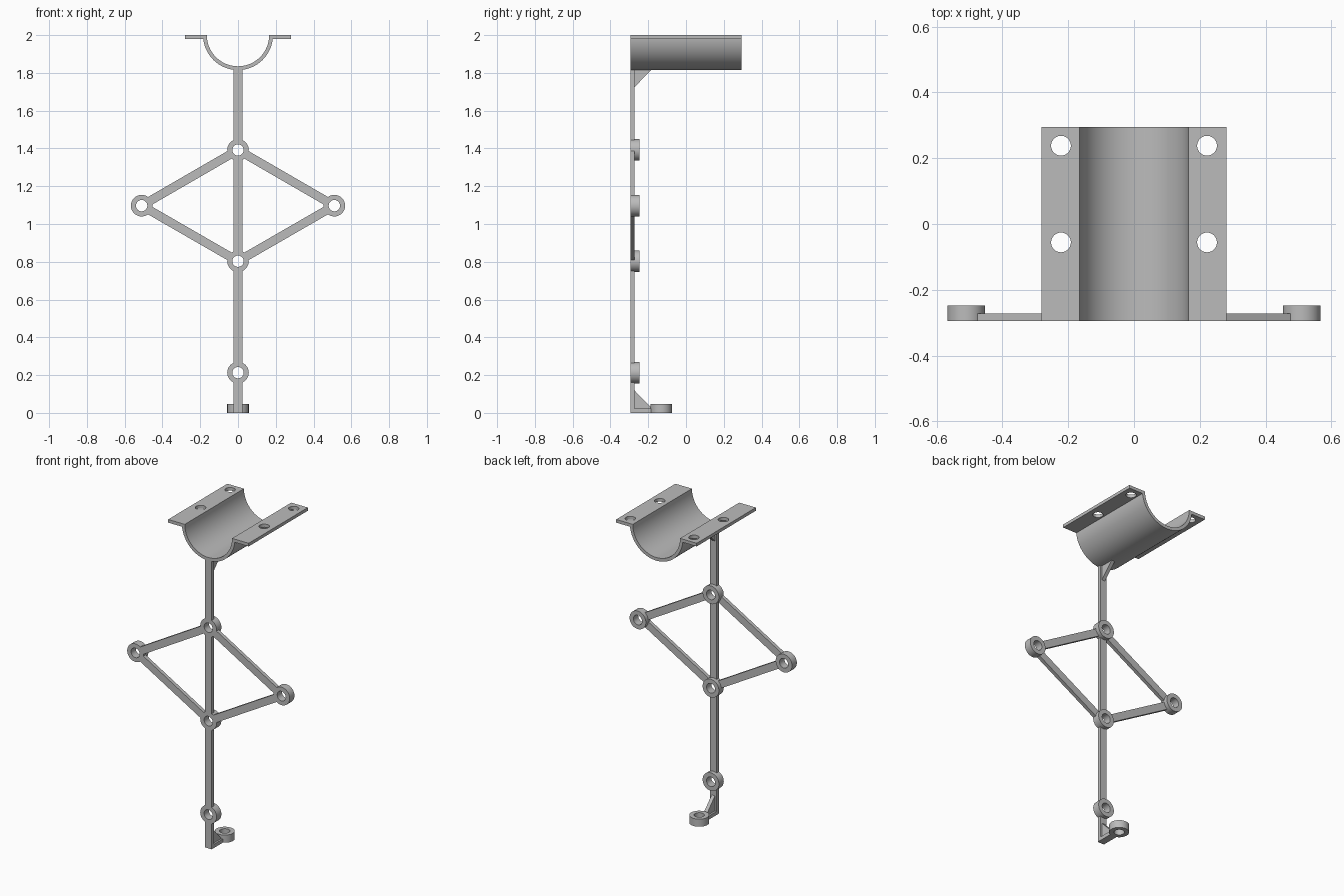
import bpy, bmesh
from math import sin, cos, pi
from mathutils import Matrix, Vector

cube = bpy.data.objects.get("Cube")
if cube:
    bpy.data.objects.remove(cube, do_unlink=True)

grey = bpy.data.materials.new("plain grey")
grey.use_nodes = True
grey.diffuse_color = (0.5, 0.5, 0.5, 1)
grey.node_tree.nodes["Principled BSDF"].inputs["Base Color"].default_value = (0.5, 0.5, 0.5, 1)

FRONT = -0.295       # front plane
THICK = 0.023        # bar thickness
HALF = 0.023         # half the bar width
RING, HOLE, DEPTH = 0.057, 0.03, 0.048

# Axis maps from the drawing plane (u, v, depth) to the model
FLAT = Matrix.Identity(4)
UPRIGHT = Matrix(((1, 0, 0, 0), (0, 0, 1, 0), (0, 1, 0, 0), (0, 0, 0, 1)))
SIDE = Matrix(((0, 0, 1, 0), (1, 0, 0, 0), (0, 1, 0, 0), (0, 0, 0, 1)))


def arc(cx, cy, r, start=0, end=2 * pi, n=48):
    last = n if end - start > 6 else n - 1
    return [(cx + r * cos(start + (end - start) * i / last),
             cy + r * sin(start + (end - start) * i / last)) for i in range(n)]


def box(u0, u1, v0, v1):
    return [(u0, v0), (u1, v0), (u1, v1), (u0, v1)]


def extrude(name, outlines, start, depth, axes):
    """Extrude a closed outline, with any further outlines as holes."""
    curve = bpy.data.curves.new(name, "CURVE")
    curve.dimensions = "2D"
    curve.fill_mode = "BOTH"
    curve.extrude = depth / 2
    for points in outlines:
        spline = curve.splines.new("POLY")
        spline.points.add(len(points) - 1)
        for p, (u, v) in zip(spline.points, points):
            p.co = (u, v, 0, 1)
        spline.use_cyclic_u = True
    temp = bpy.data.objects.new(name + "_outline", curve)
    bpy.context.collection.objects.link(temp)
    mesh = bpy.data.meshes.new_from_object(
        temp.evaluated_get(bpy.context.evaluated_depsgraph_get()))
    bpy.data.objects.remove(temp, do_unlink=True)
    bpy.data.curves.remove(curve)

    bm = bmesh.new()
    bm.from_mesh(mesh)
    bmesh.ops.remove_doubles(bm, verts=bm.verts, dist=1e-5)
    bm.transform(axes @ Matrix.Translation((0, 0, start + depth / 2)))
    bmesh.ops.recalc_face_normals(bm, faces=bm.faces)
    bm.to_mesh(mesh)
    bm.free()
    mesh.materials.clear()
    mesh.materials.append(grey)
    obj = bpy.data.objects.new(name, mesh)
    bpy.context.collection.objects.link(obj)
    bpy.ops.object.select_all(action="DESELECT")
    obj.select_set(True)
    bpy.context.view_layer.objects.active = obj
    bpy.ops.object.shade_smooth_by_angle(angle=0.6)
    return obj


def ring(name, u, v, start, axes):
    extrude(name, [arc(u, v, RING), arc(u, v, HOLE)], start, DEPTH, axes)


def bar(name, a, b, trim_a=0.037, trim_b=0.037):
    """Flat bar between two points, trimmed so ring holes stay open."""
    a, b = Vector(a), Vector(b)
    d = (b - a).normalized()
    side = Vector((-d.y, d.x)) * HALF
    a, b = a + d * trim_a, b - d * trim_b
    extrude(name, [[tuple(p) for p in (a - side, b - side, b + side, a + side)]],
            FRONT, THICK, UPRIGHT)


# Half-pipe cradle with drilled flanges
extrude("cradle", [arc(0, 2, 0.185, pi, 2 * pi) + arc(0, 2, 0.165, pi, 2 * pi)[::-1]],
        FRONT, 0.59, UPRIGHT)
for label, s in (("left", 1), ("right", -1)):
    extrude(label + "_flange",
            [box(s * 0.175, s * 0.281, FRONT, -FRONT)]
            + [arc(s * 0.222, y, HOLE) for y in (0.238, -0.056)],
            2 - 0.02, 0.02, FLAT)

# Ring eyelets of the upright frame
LOW, BOTTOM, TOP = (0, 0.213), (0, 0.803), (0, 1.392)
LEFT, RIGHT = (0.51, 1.097), (-0.51, 1.097)
for name, c in (("low", LOW), ("bottom", BOTTOM), ("top", TOP),
                ("left", LEFT), ("right", RIGHT)):
    ring(name + "_ring", c[0], c[1], FRONT, UPRIGHT)

# Central post in segments between rings
bar("post_foot", (0, 0), LOW, trim_a=0)
bar("post_lower", LOW, BOTTOM)
bar("post_middle", BOTTOM, TOP)
bar("post_upper", TOP, (0, 1.825), trim_b=0)

# Diamond braces
for label, corner in (("left", LEFT), ("right", RIGHT)):
    bar(label + "_upper_brace", TOP, corner)
    bar(label + "_lower_brace", BOTTOM, corner)

# Foot plate with its lying ring
extrude("foot_plate", [box(-HALF, HALF, FRONT, -0.168)], 0, THICK, FLAT)
ring("foot_ring", 0, -0.132, 0, FLAT)

# Triangular gussets in the corners
back = FRONT + THICK
for name, z, h in (("top_gusset", 1.82, -0.095), ("foot_gusset", THICK, 0.095)):
    extrude(name, [[(back - 0.005, z), (back + 0.092, z), (back, z + h),
                    (back - 0.005, z + h)]], -0.0115, 0.023, SIDE)
